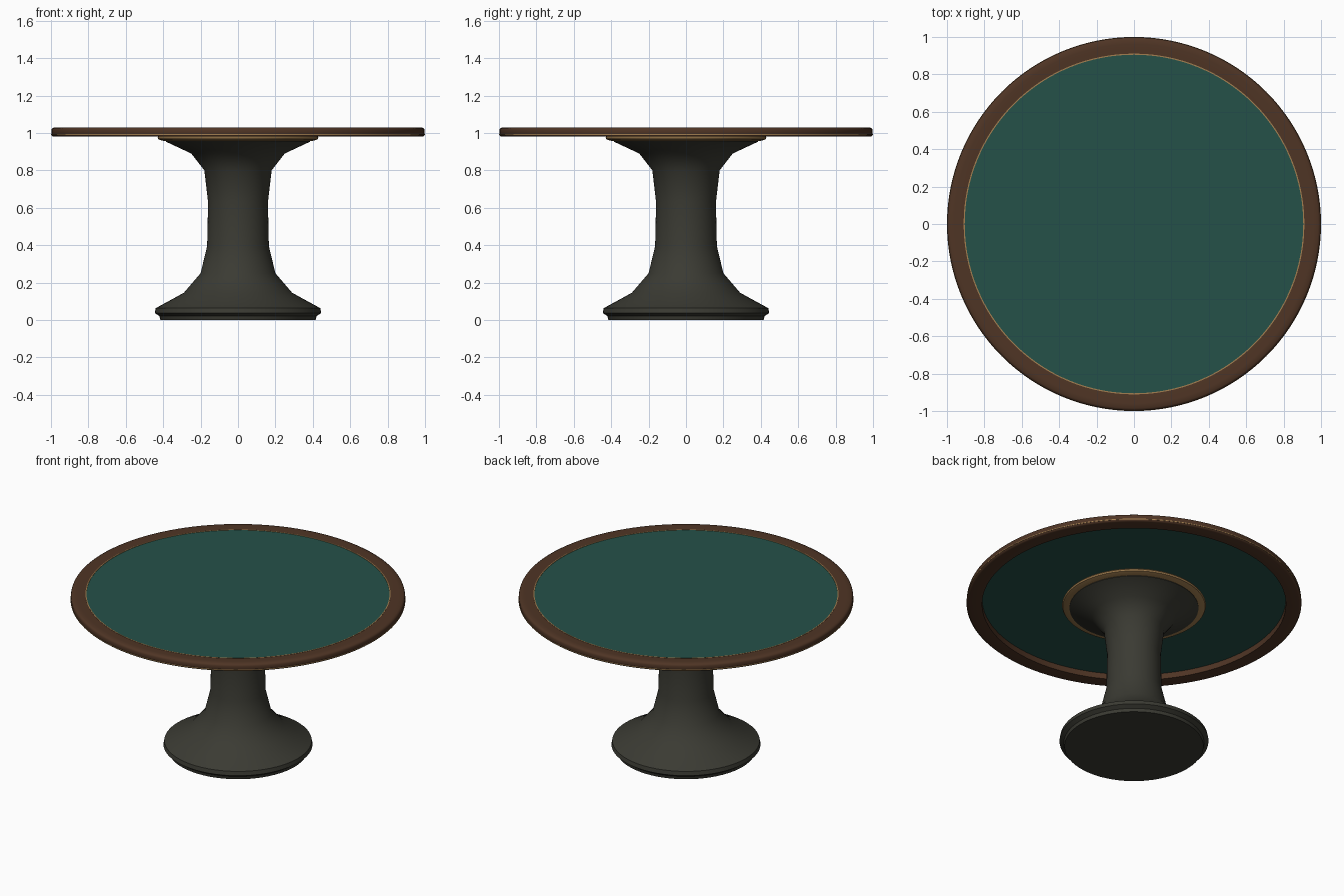
import bpy
import bmesh
import math

cube = bpy.data.objects.get("Cube")
if cube:
    bpy.data.objects.remove(cube, do_unlink=True)


def make_material(name, rgb):
    mat = bpy.data.materials.new(name)
    mat.use_nodes = True
    color = (*rgb, 1.0)
    mat.diffuse_color = color
    mat.node_tree.nodes["Principled BSDF"].inputs["Base Color"].default_value = color
    return mat


def lathe(name, profile, mat, sides, closed=False):
    """Turn an (r, z) profile around the z axis."""
    bm = bmesh.new()
    verts = [bm.verts.new((r, 0, z)) for r, z in profile]
    edges = [bm.edges.new(pair) for pair in zip(verts, verts[1:])]
    if closed:
        edges.append(bm.edges.new((verts[-1], verts[0])))
    bmesh.ops.spin(bm, geom=verts + edges, cent=(0, 0, 0), axis=(0, 0, 1),
                   angle=math.tau, steps=sides)
    bmesh.ops.remove_doubles(bm, verts=bm.verts, dist=0.0001)
    bmesh.ops.recalc_face_normals(bm, faces=bm.faces)
    mesh = bpy.data.meshes.new(name)
    bm.to_mesh(mesh)
    bm.free()
    mesh.materials.append(mat)
    obj = bpy.data.objects.new(name, mesh)
    bpy.context.collection.objects.link(obj)
    bpy.ops.object.select_all(action="DESELECT")
    obj.select_set(True)
    bpy.context.view_layer.objects.active = obj
    bpy.ops.object.shade_smooth_by_angle(angle=math.radians(40))
    return obj


felt = make_material("green felt", (0.018, 0.082, 0.066))
wood = make_material("dark brown wood", (0.078, 0.035, 0.018))
brass = make_material("brass", (0.36, 0.21, 0.08))
iron = make_material("dark grey pedestal", (0.043, 0.043, 0.033))

# Flared pedestal with a rounded foot
lathe("pedestal", [
    (0, 0), (0.415, 0), (0.42, 0.02), (0.445, 0.037), (0.44, 0.063),
    (0.29, 0.145), (0.20, 0.25), (0.165, 0.395), (0.16, 0.63),
    (0.18, 0.80), (0.25, 0.89), (0.385, 0.953), (0.385, 0.965), (0, 0.965),
], iron, 64)

# Brass collar under the top
lathe("collar", [
    (0, 0.956), (0.395, 0.956), (0.425, 0.965), (0.43, 0.974),
    (0.425, 0.982), (0, 0.982),
], brass, 64)

# Hidden post joining the collar to the top
lathe("top_support", [(0, 0.98), (0.3, 0.98), (0.3, 1.02), (0, 1.02)], iron, 64)

# Thin felt playing surface
lathe("felt_surface", [(0, 1.018), (0.908, 1.018), (0.908, 1.026), (0, 1.026)],
      felt, 128)

# Wooden rim with rounded outer edges
lathe("rim", [
    (0.907, 0.98), (0.985, 0.98), (0.994, 0.983), (0.998, 0.989),
    (0.998, 1.015), (0.995, 1.023), (0.985, 1.029), (0.96, 1.03),
    (0.907, 1.027),
], wood, 128, closed=True)

# Brass inlay between felt and rim, and brass line around the rim
for part, inner, outer, low, high in (
        ("felt_inlay", 0.905, 0.911, 1.022, 1.0285),
        ("rim_band", 0.993, 1.0, 0.989, 0.994)):
    lathe(part, [(inner, low), (outer, low), (outer, high), (inner, high)],
          brass, 128, closed=True)
